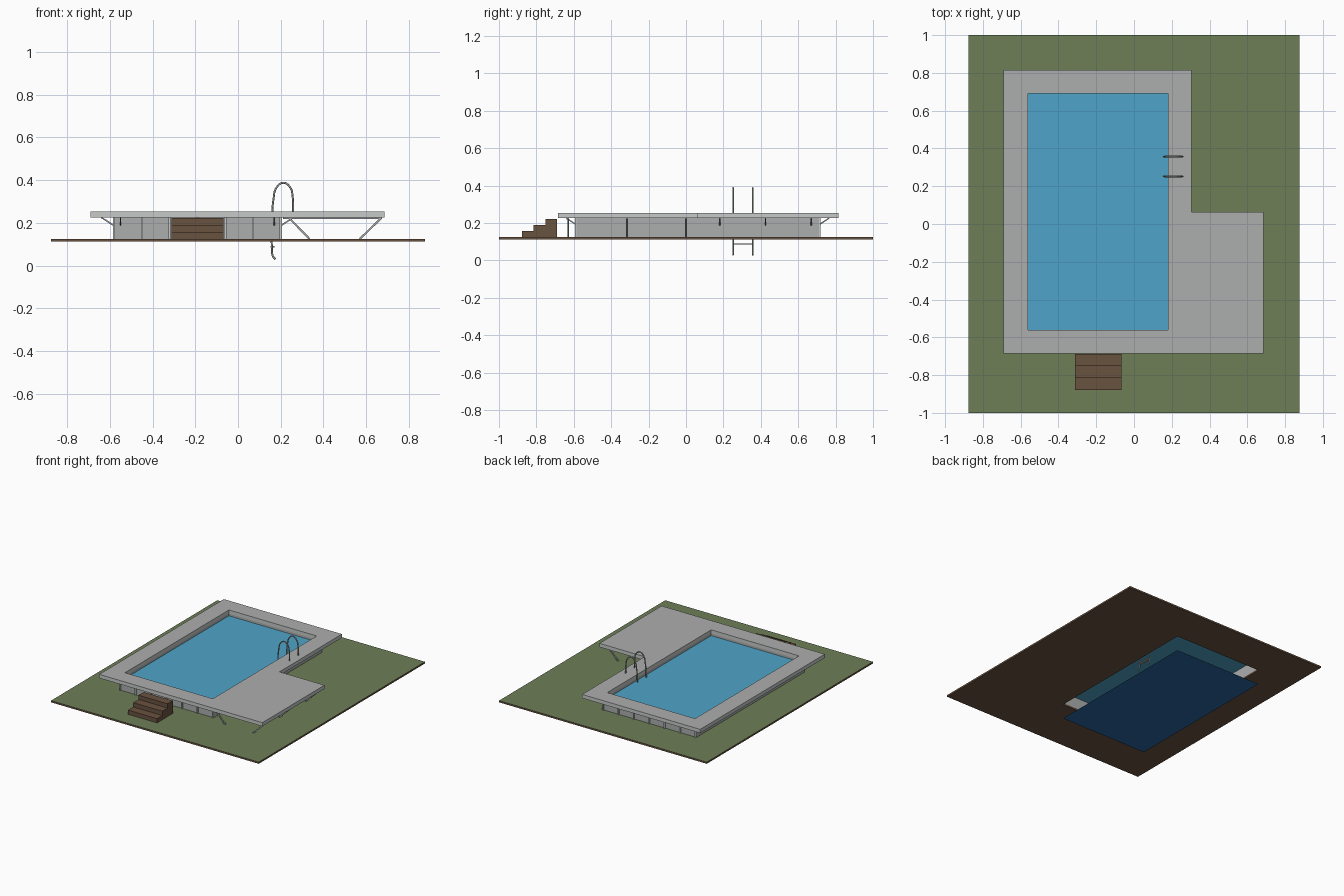
import bpy, bmesh
from mathutils import Vector

cube = bpy.data.objects.get("Cube")
if cube:
    bpy.data.objects.remove(cube, do_unlink=True)


def material(name, r, g, b):
    lin = [((c / 255 + 0.055) / 1.055) ** 2.4 for c in (r, g, b)] + [1]
    m = bpy.data.materials.new(name)
    m.use_nodes = True
    m.diffuse_color = lin
    m.node_tree.nodes["Principled BSDF"].inputs["Base Color"].default_value = lin
    return m


grass = material("grass green", 109, 126, 87)
brown = material("earth brown", 105, 82, 64)
grey = material("concrete grey", 172, 174, 173)
light = material("light edge grey", 198, 202, 201)
metal = material("metal grey", 165, 168, 168)
water_blue = material("water blue", 79, 163, 200)
floor_blue = material("deep blue", 43, 102, 164)


def finish(name, bm, *mats):
    bmesh.ops.recalc_face_normals(bm, faces=bm.faces)
    # upward faces take the second material when there is one
    if len(mats) > 1:
        for f in bm.faces:
            f.material_index = int(f.normal.z > 0.5)
    mesh = bpy.data.meshes.new(name)
    bm.to_mesh(mesh)
    bm.free()
    for m in mats:
        mesh.materials.append(m)
    ob = bpy.data.objects.new(name, mesh)
    bpy.context.collection.objects.link(ob)
    return ob


def rect(x0, x1, y0, y1):
    return [(x0, y0), (x1, y0), (x1, y1), (x0, y1)]


def slab(name, loops, z0, z1, *mats):
    """Upright slab from an outline and optional holes."""
    bm = bmesh.new()
    for loop in loops:
        vs = [bm.verts.new((x, y, z0)) for x, y in loop]
        for a, b in zip(vs, vs[1:] + vs[:1]):
            bm.edges.new((a, b))
    bmesh.ops.triangle_fill(bm, edges=bm.edges[:], use_beauty=True)
    if z1 > z0:
        geo = bmesh.ops.extrude_face_region(bm, geom=bm.faces[:])["geom"]
        top = [v for v in geo if isinstance(v, bmesh.types.BMVert)]
        bmesh.ops.translate(bm, verts=top, vec=(0, 0, z1 - z0))
    else:
        bmesh.ops.recalc_face_normals(bm, faces=bm.faces)
        if bm.faces[:][0].normal.z < 0:
            bmesh.ops.reverse_faces(bm, faces=bm.faces)
    return finish(name, bm, *mats)


def bar(name, a, b, width, mat):
    """Square strut between two points."""
    a, b = Vector(a), Vector(b)
    bm = bmesh.new()
    bmesh.ops.create_cube(bm, size=1)
    bmesh.ops.scale(bm, vec=(width, width, (b - a).length), verts=bm.verts)
    d = (b - a).normalized()
    side = Vector((0, 1, 0)) if abs(d.y) < 0.01 else Vector((1, 0, 0))
    for v in bm.verts:
        c = v.co.copy()
        v.co = (a + b) / 2 + d * c.z + side * c.x + d.cross(side) * c.y
    return finish(name, bm, mat)


def tube(name, points, radius, mat):
    cu = bpy.data.curves.new(name, "CURVE")
    cu.dimensions = "3D"
    cu.bevel_depth = radius
    cu.bevel_resolution = 2
    cu.resolution_u = 6
    cu.use_fill_caps = True
    sp = cu.splines.new("BEZIER")
    sp.bezier_points.add(len(points) - 1)
    for bp, p in zip(sp.bezier_points, points):
        bp.co = p
        bp.handle_left_type = bp.handle_right_type = "AUTO"
    cu.materials.append(mat)
    ob = bpy.data.objects.new(name, cu)
    bpy.context.collection.objects.link(ob)


pool = rect(-0.56, 0.18, -0.56, 0.69)
GROUND, UNDER = 0.125, 0.226

# Ground with the pool opening
slab("ground", [rect(-0.875, 0.875, -1, 1), pool], 0.112, GROUND, brown, grass)

# Pool floor, walls and water
slab("pool_floor", [pool], 0, 0, floor_blue)
slab("pool_wall", [rect(-0.585, 0.205, -0.585, 0.71), pool], GROUND, UNDER, grey)
slab("water", [pool], 0.21, 0.21, water_blue)

# L-shaped deck with a paler rim
outline = [(-0.69, -0.685), (0.685, -0.685), (0.685, 0.063),
           (0.305, 0.063), (0.305, 0.815), (-0.69, 0.815)]
slab("deck", [outline, pool], UNDER, 0.254, light, grey)

# Wall posts on the front and back
for i in range(7):
    x = -0.58 + 0.13 * i
    for y in (-0.588, 0.713):
        bar("wall_post", (x, y, GROUND), (x, y, UNDER), 0.01, light)

# Diagonal brackets under the deck overhang
for i in range(3):
    x = -0.55 + 0.36 * i
    for y, s in ((-0.585, -1), (0.71, 1)):
        bar("deck_bracket", (x, y, 0.19), (x, y + s * 0.055, UNDER), 0.007, metal)
for i in range(6):
    y = 0.67 - 0.245 * i
    bar("deck_bracket", (-0.585, y, 0.19), (-0.64, y, UNDER), 0.007, metal)
    if y > 0.1:
        bar("deck_bracket", (0.205, y, 0.19), (0.26, y, UNDER), 0.007, metal)

# Slanted legs and beams under the terrace
for y in (-0.63, -0.315, 0):
    bar("terrace_leg", (0.24, y, 0.222), (0.335, y, GROUND), 0.009, metal)
    bar("terrace_leg", (0.67, y, 0.222), (0.57, y, GROUND), 0.009, metal)
    bar("terrace_beam", (0.21, y, 0.222), (0.675, y, 0.222), 0.008, metal)

# Entry steps
for i, top in enumerate((0.157, 0.19, 0.222)):
    y = -0.878 + 0.063 * i
    slab("step", [rect(-0.312, -0.067, y, y + 0.063)], GROUND, top, brown)

# Pool ladder
rail = [(0.258, 0.254), (0.256, 0.32), (0.245, 0.365), (0.212, 0.388),
        (0.18, 0.365), (0.166, 0.31), (0.16, 0.24), (0.159, 0.08),
        (0.163, 0.045), (0.175, 0.03)]
for y in (0.252, 0.357):
    tube("ladder_rail", [(x, y, z) for x, z in rail], 0.0045, metal)
for z in (0.088, 0.15):
    slab("ladder_rung", [rect(0.152, 0.172, 0.252, 0.357)], z - 0.003, z + 0.003, metal)
